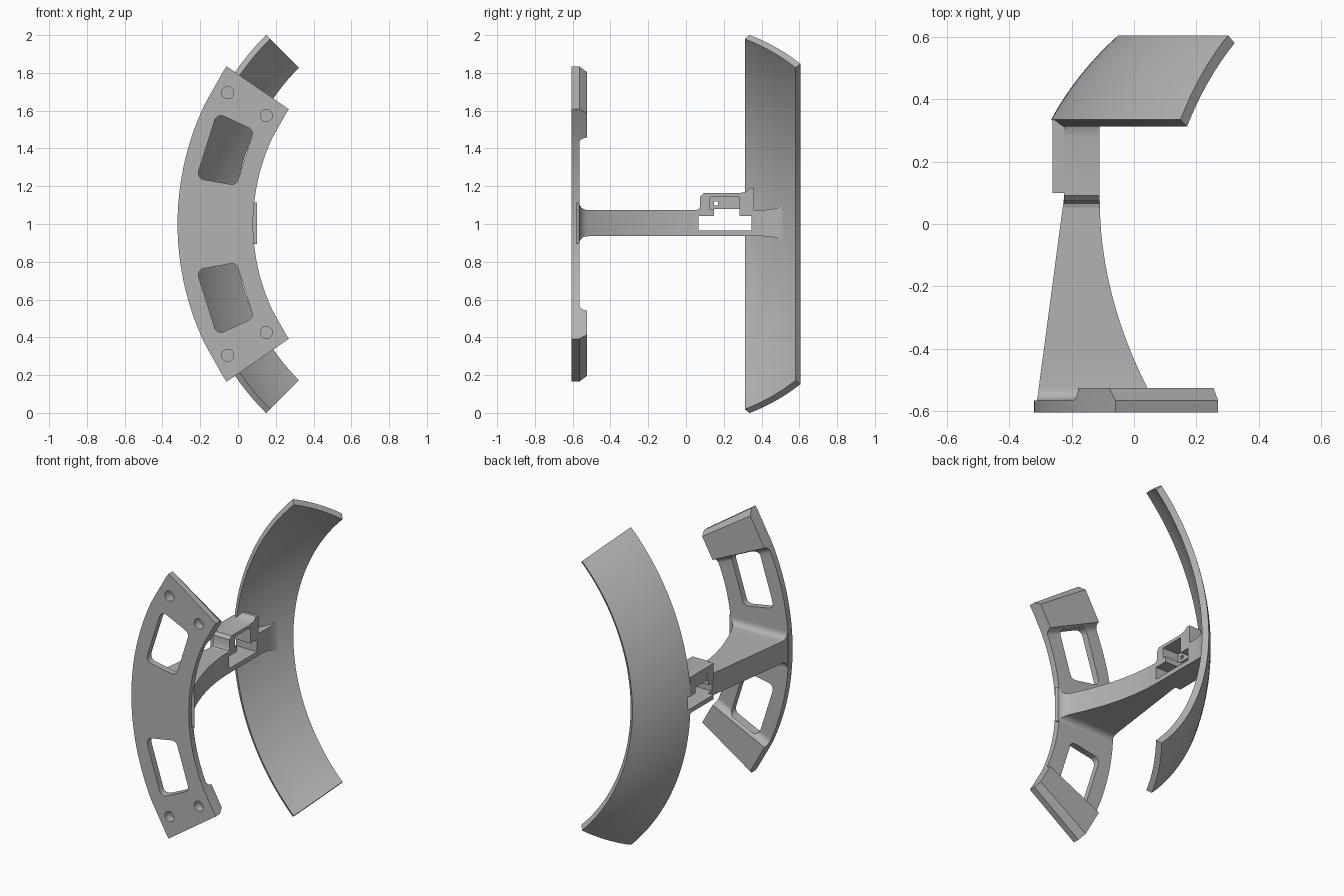
import bpy, bmesh
from math import sin, cos, radians, pi

old = bpy.data.objects.get("Cube")
if old:
    bpy.data.objects.remove(old, do_unlink=True)

grey = bpy.data.materials.new("plain_grey")
grey.use_nodes = True
GREY = (0.45, 0.45, 0.45, 1)
grey.diffuse_color = GREY
grey.node_tree.nodes["Principled BSDF"].inputs["Base Color"].default_value = GREY

AXIS_X = 1.15            # both arcs share an axis along y at this x, z = 1


def polar(r, deg, y):
    """Point on an arc around the shared axis."""
    a = radians(deg)
    return (AXIS_X - r * cos(a), y, 1 + r * sin(a))


def loft(name, rings):
    """Skin a row of equal closed rings and cap both ends."""
    bm = bmesh.new()
    rows = [[bm.verts.new(p) for p in ring] for ring in rings]
    n = len(rows[0])
    for a, b in zip(rows, rows[1:]):
        for i in range(n):
            j = (i + 1) % n
            bm.faces.new((a[i], a[j], b[j], b[i]))
    bm.faces.new(rows[0])
    bm.faces.new(rows[-1])
    bmesh.ops.recalc_face_normals(bm, faces=bm.faces[:])
    mesh = bpy.data.meshes.new(name)
    bm.to_mesh(mesh)
    bm.free()
    mesh.materials.append(grey)
    ob = bpy.data.objects.new(name, mesh)
    bpy.context.collection.objects.link(ob)
    return ob


def prism_x(name, outline, x0, x1):
    return loft(name, [[(x, y, z) for y, z in outline] for x in (x0, x1)])


def box(name, x0, x1, y0, y1, z0, z1):
    return prism_x(name, [(y0, z0), (y1, z0), (y1, z1), (y0, z1)], x0, x1)


def carve(targets, cutters):
    for ob in targets:
        bpy.context.view_layer.objects.active = ob
        for c in cutters:
            m = ob.modifiers.new("cut", 'BOOLEAN')
            m.operation, m.solver, m.object = 'DIFFERENCE', 'EXACT', c
            bpy.ops.object.modifier_apply(modifier=m.name)
    for c in cutters:
        bpy.data.objects.remove(c, do_unlink=True)


# Front plate: an arc with raised pads on both ends
HALF, PAD = 34.6, 25.3
FRONT, BACK, RAISED = -0.605, -0.565, -0.525
side = [(HALF, BACK), (HALF - 1.4, RAISED)]
for k in range(7):
    t = k * pi / 12
    side.append((PAD - 1.8 + 1.8 * cos(t), RAISED + (BACK - RAISED) * sin(t)))
middle = [(d, BACK) for d in range(22, -23, -2)]
stations = side + middle + [(-d, y) for d, y in reversed(side)]
plate = loft("front_plate", [
    [polar(1.07, d, FRONT), polar(1.47, d, FRONT), polar(1.47, d, y), polar(1.07, d, y)]
    for d, y in stations])

# Rounded windows and blind screw holes in the plate
cutters = []
for s in (1, -1):
    outline = []
    corner = 0.035
    mid, hr, ha = 1.28, 0.107, 0.167
    for q, (u, v) in enumerate([(1, 1), (-1, 1), (-1, -1), (1, -1)]):
        for k in range(7):
            t = q * pi / 2 + k * pi / 12
            r = mid + u * (hr - corner) + corner * cos(t)
            arc = v * (ha - corner) + corner * sin(t)
            outline.append((r, s * (17.5 + arc / mid * 180 / pi)))
    cutters.append(loft("window_cutter", [
        [polar(r, d, y) for r, d in outline] for y in (-0.7, -0.5)]))
    for x, z in ((-0.055, 0.695), (0.15, 0.575)):
        cutters.append(loft("screw_cutter", [
            [(x + 0.032 * cos(k * pi / 12), y, 1 + s * z + 0.032 * sin(k * pi / 12))
             for k in range(24)] for y in (-0.7, -0.55)]))
carve([plate], cutters)

# Rear band: a bowed strip swept round the same axis
def strip(r0, y0, r1, y1, n=8):
    pts = []
    for k in range(n + 1):
        t = k / n
        bow = 0.06 * t * (1 - t)
        pts.append((r0 + (r1 - r0) * t + bow * 0.78, y0 + (y1 - y0) * t + bow * 0.62))
    return pts

section = strip(1.416, 0.335, 1.2, 0.605) + strip(1.386, 0.312, 1.17, 0.58)[::-1]
band = loft("rear_band", [
    [polar(r, d, y) for r, y in section] for d in [-45 + 1.5 * k for k in range(61)]])

# Bridge: tapered beam flaring into plate and band
rows = [(-0.58, 0.11, 0.03)]
for k in range(6, -1, -1):
    t = k * pi / 12
    rows.append((RAISED - 0.04 * sin(t), 0.11 - 0.04 * cos(t), 0.03 * (1 - cos(t))))
rows += [(RAISED + 0.605 * k / 12, 0.069, 0) for k in range(1, 13)]
rows += [(0.31, 0.069, 0), (0.36, 0.069, 0), (0.42, 0.07, 0), (0.46, 0.074, 0.004),
         (0.49, 0.082, 0.01), (0.51, 0.095, 0.02)]
rings = []
for y, h, flare in rows:
    left = -0.225 - 0.085 * max(0, 0.08 - y) / 0.64
    if y > 0.35:
        left = -0.255 + (y - 0.335) * 0.8
    right = -0.11 + 0.15 * (max(0, 0.08 - y) / 0.6) ** 2 + flare
    rings.append([(left, y, 1.005 - h), (right, y, 1.005 - h),
                  (right, y, 1.005 + h), (left, y, 1.005 + h)])
beam = loft("bridge_beam", rings)

# Holder block on the bridge, with an outer wall
block = prism_x("holder_block", [
    (0.05, 0.95), (0.05, 1.073), (0.066, 1.078), (0.074, 1.092), (0.074, 1.145),
    (0.092, 1.163), (0.28, 1.163), (0.315, 1.17), (0.34, 1.19), (0.36, 1.19),
    (0.36, 0.95)], -0.225, -0.11)
wall = box("holder_outer_wall", -0.262, -0.22, 0.1, 0.335, 0.937, 1.163)

# Through slot, upper slot, side pocket and pin hole
carve([beam, block, wall, band], [
    box("slot_cutter", -0.4, 0.1, 0.065, 0.348, 0.965, 1.043),
    box("upper_slot_cutter", -0.4, 0.1, 0.148, 0.282, 1.03, 1.08),
    box("pocket_cutter", -0.222, 0.1, 0.127, 0.282, 1.079, 1.143),
    box("pin_cutter", -0.4, 0.1, 0.148, 0.17, 1.098, 1.12)])

# Smooth the curved faces, keep the edges crisp
for ob in (plate, band, beam, block, wall):
    bpy.ops.object.select_all(action='DESELECT')
    ob.select_set(True)
    bpy.context.view_layer.objects.active = ob
    bpy.ops.object.shade_smooth_by_angle(angle=radians(30))
